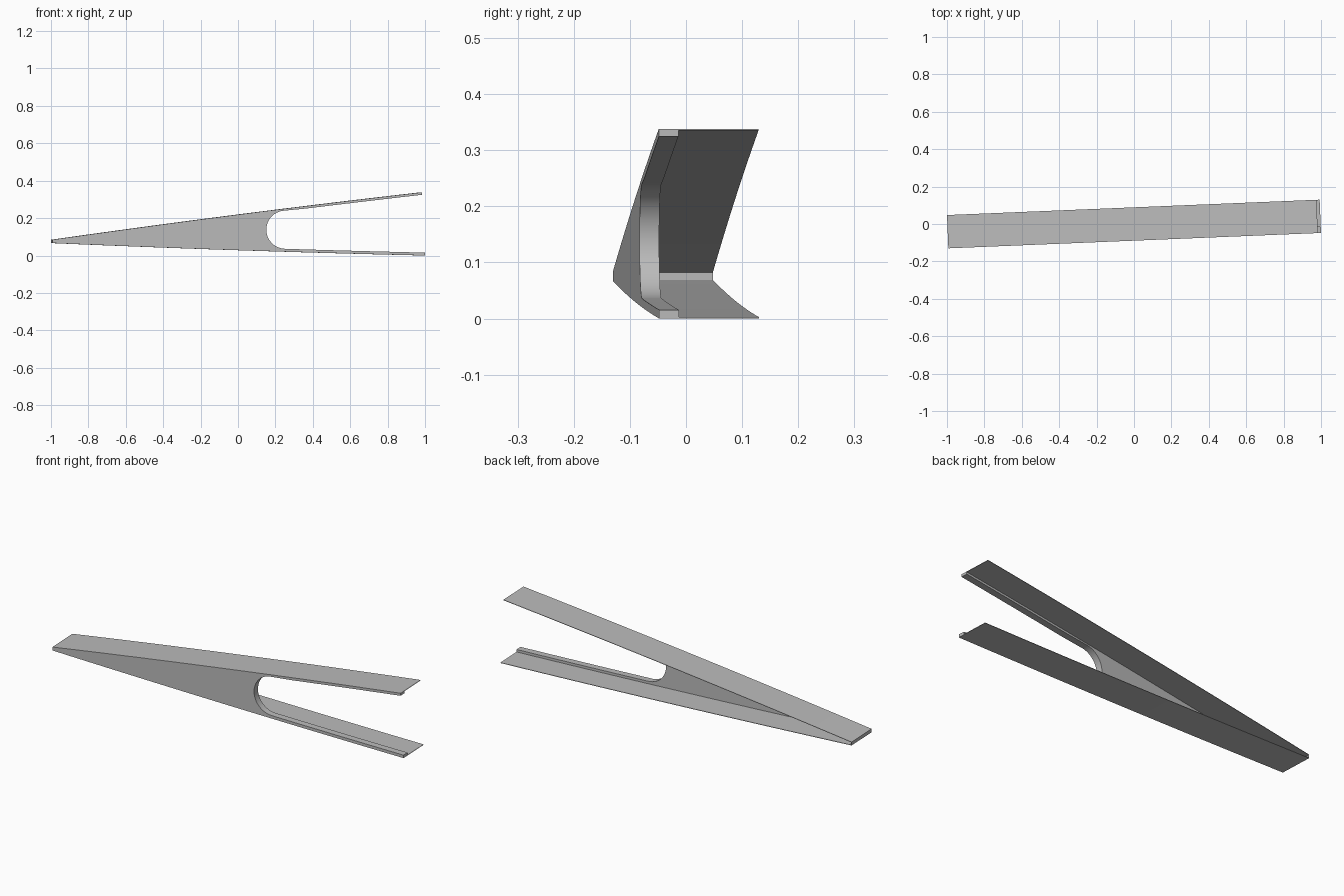
import bpy, bmesh, math
from mathutils import Matrix

cube = bpy.data.objects.get("Cube")
if cube:
    bpy.data.objects.remove(cube, do_unlink=True)

HALF = 0.997        # half length along the beam
TOP_END = 0.98      # the upper arm stops slightly short
WIDTH = 0.178
FRONT = -WIDTH / 2
WEB = 0.035         # web thickness
SKIN = 0.0025       # flange thickness
LIP = 0.0135        # height of web left along each arm
TURN = Matrix.Rotation(math.radians(2.365), 4, 'Z')

grey = bpy.data.materials.new("plain_grey")
grey.use_nodes = True
grey.diffuse_color = (0.5, 0.5, 0.5, 1)
grey.node_tree.nodes["Principled BSDF"].inputs["Base Color"].default_value = (0.5, 0.5, 0.5, 1)


def bow(start, end, z0, z1, sag, steps=16):
    """Gently bowed line in the x-z plane."""
    pts = []
    for i in range(steps + 1):
        t = i / steps
        pts.append((start + (end - start) * t, z0 + (z1 - z0) * t + 4 * sag * t * (1 - t)))
    return pts


def extrude_profile(name, profile, y0, y1):
    """Solid from an x-z outline, pushed from y0 to y1."""
    bm = bmesh.new()
    face = bm.faces.new([bm.verts.new((x, y0, z)) for x, z in profile])
    moved = bmesh.ops.extrude_face_region(bm, geom=[face])["geom"]
    bmesh.ops.translate(bm, vec=(0, y1 - y0, 0),
                        verts=[g for g in moved if isinstance(g, bmesh.types.BMVert)])
    bmesh.ops.recalc_face_normals(bm, faces=bm.faces)
    bmesh.ops.transform(bm, matrix=TURN, verts=bm.verts)
    mesh = bpy.data.meshes.new(name)
    bm.to_mesh(mesh)
    bm.free()
    mesh.materials.append(grey)
    obj = bpy.data.objects.new(name, mesh)
    bpy.context.collection.objects.link(obj)
    bpy.ops.object.select_all(action='DESELECT')
    obj.select_set(True)
    bpy.context.view_layer.objects.active = obj
    bpy.ops.object.shade_smooth_by_angle(angle=math.radians(30))
    return obj


def shift(line, dz):
    return [(x, z + dz) for x, z in line]


upper = bow(-HALF, TOP_END, 0.0845, 0.338, 0.007)
lower = bow(-HALF, HALF, 0.0665, 0.0, -0.005)

# Flanges: thin bowed plates over the full width
extrude_profile("upper_flange", upper + shift(upper, -SKIN)[::-1], FRONT, -FRONT)
extrude_profile("lower_flange", lower + shift(lower, SKIN)[::-1], FRONT, -FRONT)

# Narrow end plate joining the flanges
x1 = -HALF + SKIN
extrude_profile("end_plate", [(-HALF, 0.067), (x1, 0.067), (x1, 0.084), (-HALF, 0.084)],
                FRONT, -FRONT)

# Web with a rounded slot that splits it into two arms
cx, cz, radius = 0.25, 0.138, 0.102
slot = []
for i in range(25):
    a = math.radians(97 + (268 - 97) * i / 24)
    slot.append((cx + radius * math.cos(a), cz + radius * math.sin(a)))
inner_top = [p for p in shift(upper, -LIP) if p[0] > cx + 0.05]
inner_low = [p for p in shift(lower, LIP + 0.002) if p[0] > cx + 0.05]
outline = (shift(lower, SKIN / 2) + inner_low[::-1] + slot[::-1]
           + inner_top + shift(upper, -SKIN / 2)[::-1])
extrude_profile("web", outline, FRONT, FRONT + WEB)
